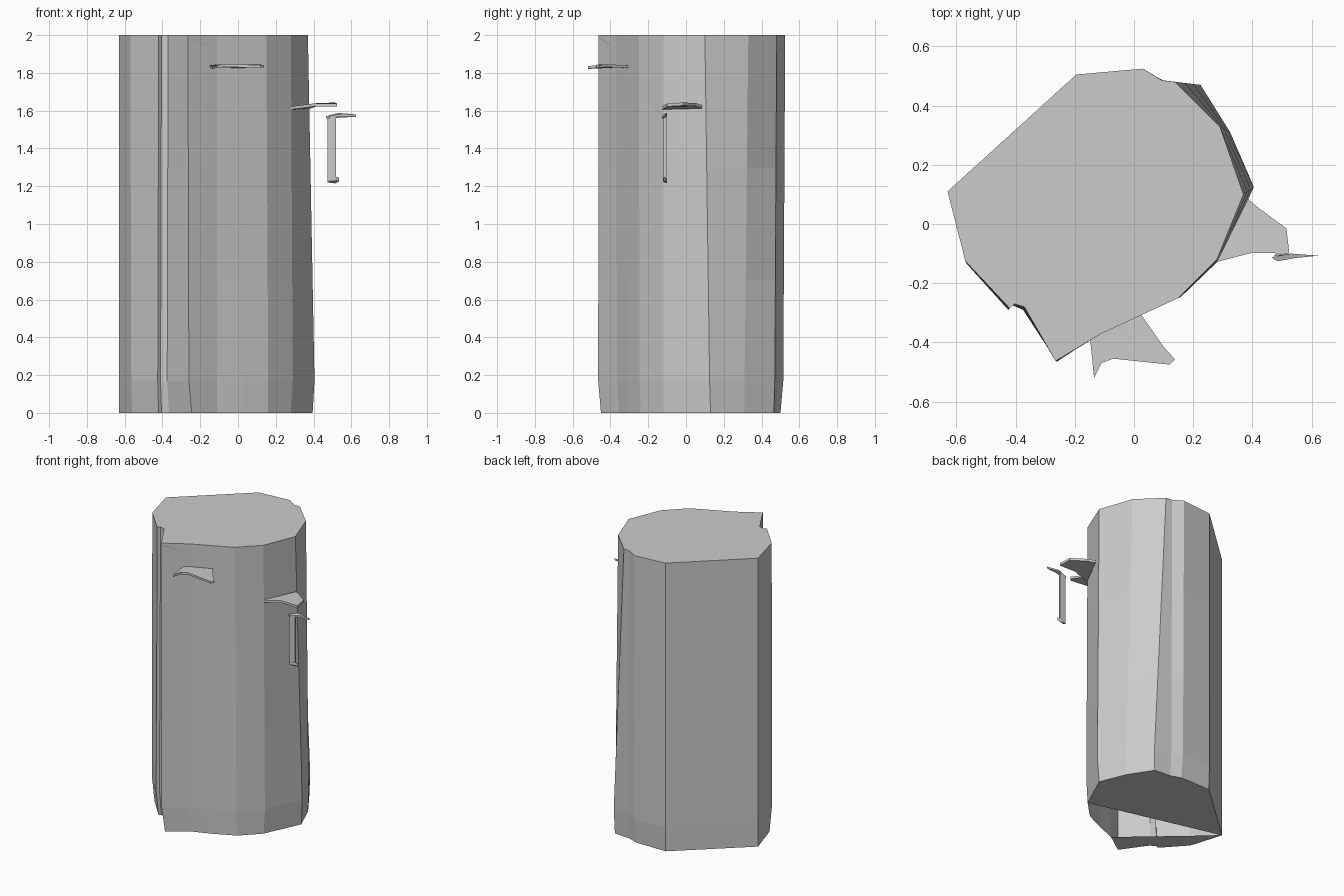
import bpy


def make_mesh(name, verts, faces):
    mesh = bpy.data.meshes.new(name)
    mesh.from_pydata(verts, [], faces)
    mesh.update()
    obj = bpy.data.objects.new(name, mesh)
    bpy.context.collection.objects.link(obj)
    return obj


def slab(name, outline, thickness):
    """Thin plate from (x, y, z) upper outline points."""
    n = len(outline)
    verts = list(outline) + [(x, y, z - thickness) for x, y, z in outline]
    faces = [tuple(range(n)), tuple(range(2 * n - 1, n - 1, -1))]
    faces += [(i, n + i, n + (i + 1) % n, (i + 1) % n) for i in range(n)]
    return make_mesh(name, verts, faces)


# Trunk sections, counter-clockwise from the left corner, same point count
top = [(-.63, .11), (-.57, -.125), (-.42, -.285), (-.405, -.27), (-.37, -.28),
       (-.265, -.463), (-.11, -.37), (.02, -.31), (.15, -.25), (.28, -.12),
       (.37, .10), (.29, .33), (.14, .48), (.095, .485), (.03, .525), (-.195, .505)]
low = [(-.63, .11), (-.565, -.135), (-.425, -.29), (-.41, -.275), (-.375, -.29),
       (-.26, -.465), (-.11, -.365), (.02, -.31), (.16, -.245), (.29, -.12),
       (.405, .125), (.325, .31), (.225, .47), (.10, .485), (.03, .515), (-.195, .505)]
base = [(-.63, .11), (-.56, -.115), (-.42, -.27), (-.405, -.26), (-.365, -.28),
        (-.245, -.45), (-.11, -.355), (.02, -.305), (.16, -.24), (.28, -.12),
        (.395, .13), (.32, .31), (.22, .465), (.10, .475), (.03, .50), (-.195, .50)]

# Trunk: lofted bark rings
n = len(top)
rings = [(base, 0.0), (low, 0.17)]
for z in (0.7, 1.3, 2.0):
    t = (z - 0.17) / 1.83
    rings.append(([(a[0] + (b[0] - a[0]) * t, a[1] + (b[1] - a[1]) * t)
                   for a, b in zip(low, top)], z))
verts = [(x, y, z) for pts, z in rings for x, y in pts]
faces = []
for r in range(len(rings) - 1):
    for i in range(n):
        j = (i + 1) % n
        faces.append((r * n + i, r * n + j, (r + 1) * n + j, (r + 1) * n + i))
faces.append(tuple(range((len(rings) - 1) * n, len(rings) * n)))
# Underside is two partial caps with a wedge left open between them
faces.append(tuple(reversed([0, 9, 10, 11, 12, 13, 14, 15])))
faces.append(tuple(reversed([0, 1, 2, 3, 4, 5, 6])))
make_mesh("trunk", verts, faces)

# Upper shelf fungus on the front
slab("front_shelf", [(-.15, -.37, 1.842), (-.135, -.52, 1.835), (-.11, -.47, 1.842),
                     (-.07, -.455, 1.845), (.12, -.475, 1.842), (.138, -.457, 1.842),
                     (.10, -.415, 1.845), (.02, -.30, 1.84)], 0.014)

# Shelf on the right side
slab("right_shelf", [(.28, -.128, 1.622), (.40, -.097, 1.638), (.525, -.10, 1.638),
                     (.515, -.015, 1.643), (.42, .055, 1.64), (.385, .085, 1.628)], 0.016)

# Torn bark flap near the top of the front ridge
make_mesh("bark_flap", [(-.26, -.462, 1.99), (-.15, -.395, 1.945), (-.21, -.42, 1.925),
                        (-.155, -.39, 1.85), (-.17, -.40, 1.94), (-.24, -.44, 1.95)],
          [(0, 5, 1), (5, 2, 1), (4, 3, 1)])

# Hanging peg with a small cap
slab("hanging_peg", [(.475, -.118, 1.57), (.518, -.118, 1.57),
                     (.518, -.104, 1.57), (.475, -.104, 1.57)], 0.335)
slab("peg_foot", [(.475, -.122, 1.245), (.52, -.118, 1.25), (.535, -.11, 1.245),
                  (.515, -.10, 1.235), (.475, -.104, 1.24)], 0.02)
slab("peg_cap", [(.465, -.112, 1.57), (.485, -.126, 1.572), (.545, -.115, 1.582),
                 (.625, -.107, 1.58), (.53, -.10, 1.588)], 0.012)
